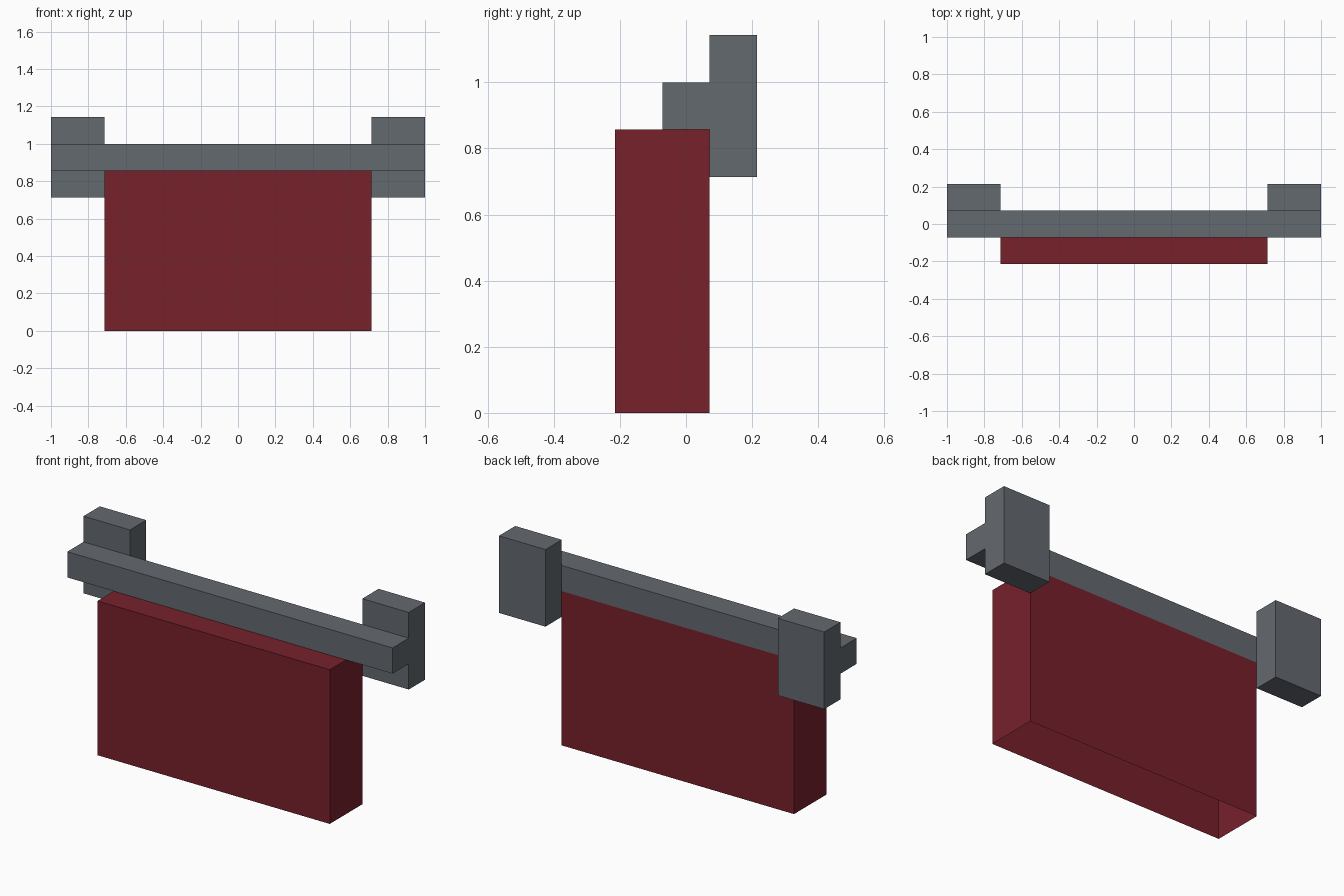
import bpy
import bmesh

if "Cube" in bpy.data.objects:
    bpy.data.objects.remove(bpy.data.objects["Cube"])

U = 1 / 7  # grid unit of the model


def material(name, rgb):
    m = bpy.data.materials.new(name)
    m.diffuse_color = (*rgb, 1)
    m.use_nodes = True
    m.node_tree.nodes["Principled BSDF"].inputs["Base Color"].default_value = m.diffuse_color
    return m


grey = material("slate grey", (0.127, 0.142, 0.159))
red = material("dark red", (0.184, 0.015, 0.024))


def box(name, lo, hi, mat, open_bottom=False):
    """Axis-aligned box between two corners given in grid units."""
    bm = bmesh.new()
    bmesh.ops.create_cube(bm, size=1)
    for v in bm.verts:
        for i in range(3):
            v.co[i] = (lo[i] if v.co[i] < 0 else hi[i]) * U
    bm.normal_update()
    if open_bottom:
        faces = [f for f in bm.faces if f.normal.z < -0.5]
        bmesh.ops.delete(bm, geom=faces, context='FACES_ONLY')
    mesh = bpy.data.meshes.new(name)
    bm.to_mesh(mesh)
    bm.free()
    mesh.materials.append(mat)
    obj = bpy.data.objects.new(name, mesh)
    bpy.context.collection.objects.link(obj)
    return obj


# Hanging panel, hollow and open underneath
box("hanging_panel", (-5, -1.5, 0), (5, 0.5, 6), red, open_bottom=True)

# Horizontal bar
box("cross_bar", (-7, -0.5, 6), (7, 0.5, 7), grey)

# Wall brackets behind each end of the bar
for side, x in (("left", -7), ("right", 5)):
    box(side + "_bracket", (x, 0.5, 5), (x + 2, 1.5, 8), grey)
